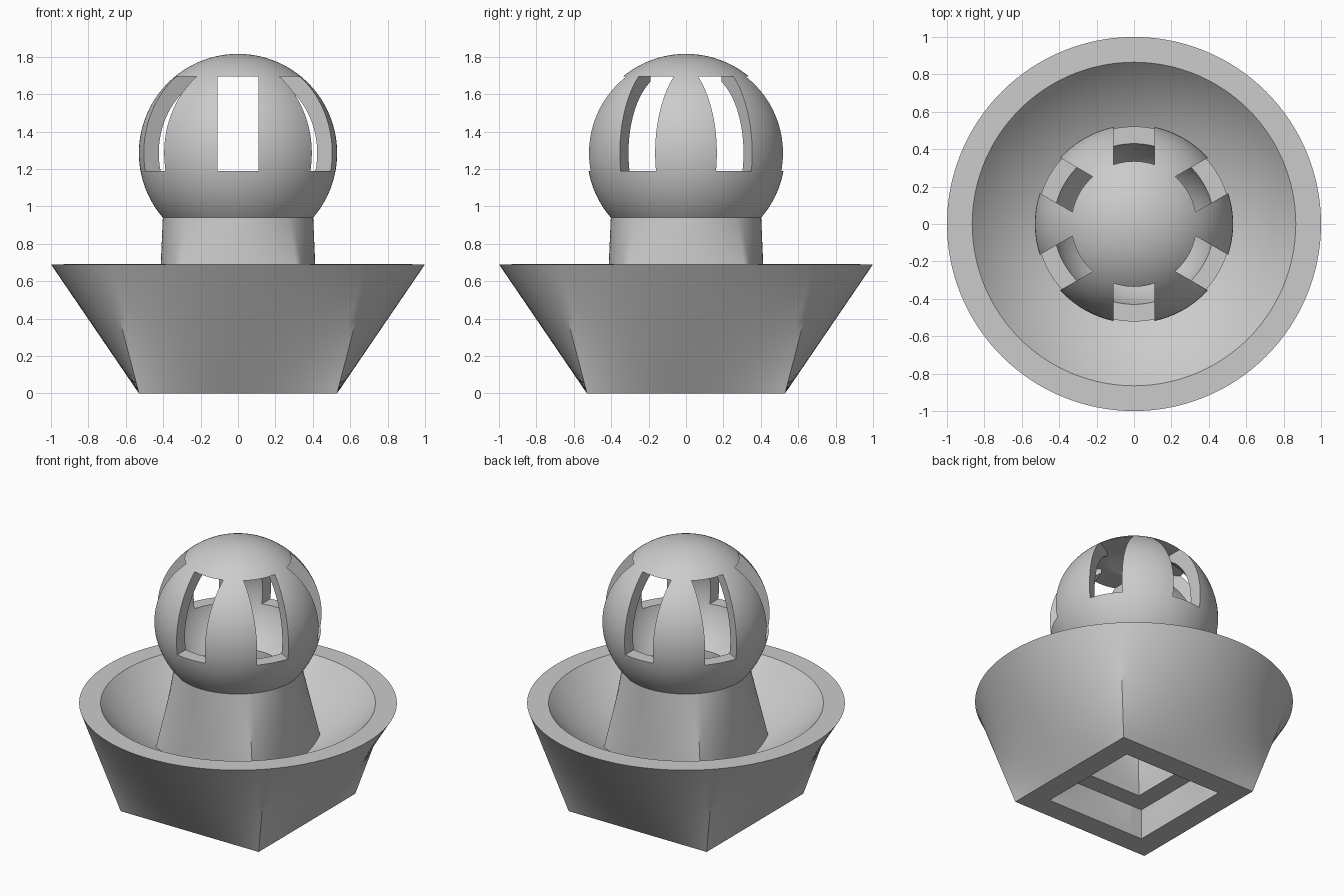
import bpy, bmesh, math

if "Cube" in bpy.data.objects:
    bpy.data.objects.remove(bpy.data.objects["Cube"])

N = 128  # points around every section

grey = bpy.data.materials.new("plain grey")
grey.diffuse_color = (0.6, 0.6, 0.6, 1)
grey.use_nodes = True
grey.node_tree.nodes["Principled BSDF"].inputs["Base Color"].default_value = grey.diffuse_color


def circle(r, z):
    return [(r * math.cos(2 * math.pi * i / N), r * math.sin(2 * math.pi * i / N), z)
            for i in range(N)]


def square(s, z):
    """Square section of half width s, point for point with circle()."""
    pts, q = [], N // 4
    for i in range(N):
        side, k = divmod((i + N // 8) % N, q)
        u = s * (2 * k / q - 1)
        pts.append([(s, u, z), (-u, s, z), (-s, -u, z), (u, -s, z)][side])
    return pts


def between(a, b, t0=0.0, t1=1.0, steps=12):
    """Sections blended evenly from a to b."""
    out = []
    for j in range(steps + 1):
        t = t0 + (t1 - t0) * j / steps
        out.append([tuple(p + (q - p) * t for p, q in zip(m, n)) for m, n in zip(a, b)])
    return out


def arc(radius, centre_z, a0, a1, steps):
    """Circular sections along a sphere, angles measured up from its equator."""
    out = []
    for j in range(steps + 1):
        a = a0 + (a1 - a0) * j / steps
        out.append(circle(max(0.0, radius * math.cos(a)), centre_z + radius * math.sin(a)))
    return out


def smooth(ob):
    bpy.ops.object.select_all(action='DESELECT')
    ob.select_set(True)
    bpy.context.view_layer.objects.active = ob
    bpy.ops.object.shade_smooth_by_angle(angle=math.radians(28))


def skin(name, sections):
    """Closed skin running through the sections and back to the first."""
    bm = bmesh.new()
    rings = [[bm.verts.new(p) for p in s] for s in sections]
    for a, b in zip(rings, rings[1:] + rings[:1]):
        if math.hypot(*a[0].co.xy) < 1e-5 and math.hypot(*b[0].co.xy) < 1e-5:
            continue
        for i in range(N):
            j = (i + 1) % N
            bm.faces.new((a[i], a[j], b[j], b[i]))
    bmesh.ops.remove_doubles(bm, verts=bm.verts, dist=1e-5)
    bmesh.ops.recalc_face_normals(bm, faces=bm.faces)
    me = bpy.data.meshes.new(name)
    bm.to_mesh(me)
    bm.free()
    me.materials.append(grey)
    ob = bpy.data.objects.new(name, me)
    bpy.context.collection.objects.link(ob)
    return ob


# Basin: square foot blending to a round rim, with a dished top and a square recess below
R, C = 1.163, 1.468
dish = arc(R, C, -math.acos(0.865 / R), -math.acos(0.38 / R), 16)
basin = skin("basin",
             [square(0.377, 0.21), square(0.377, 0)]
             + between(square(0.53, 0), circle(1.0, 0.69), steps=16)
             + dish)
smooth(basin)

# Pedestal: hollow post, square below and round above
pedestal = skin("pedestal",
                between(square(0.443, 0), circle(0.402, 0.94), t0=0.21 / 0.94)
                + between(circle(0.273, 0.94), square(0.25, 0.21)))
smooth(pedestal)

# Dome: spherical shell, open at the bottom; two separate skins meet at the lower ring
Z, RO, RI = 1.285, 0.53, 0.44
top = math.pi / 2
dome = skin("dome",
            arc(RO, Z, math.asin((0.94 - Z) / RO), top, 48)
            + arc(RI, Z, top, math.asin((0.94 - Z) / RI), 40))
# The hollow's skin must face the centre, the outer skin away from it
bm = bmesh.new()
bm.from_mesh(dome.data)
for f in bm.faces:
    m = f.calc_center_median()
    out = m.x * f.normal.x + m.y * f.normal.y + (m.z - Z) * f.normal.z
    dist = math.sqrt(m.x ** 2 + m.y ** 2 + (m.z - Z) ** 2)
    on_floor = abs(m.z - 0.94) < 1e-4
    wrong = f.normal.z > 0 if on_floor else (out > 0) != (dist > (RO + RI) / 2)
    if wrong:
        f.normal_flip()
bm.to_mesh(dome.data)
bm.free()

# Six windows, cut by three bars through the centre
for k in range(3):
    bpy.ops.mesh.primitive_cube_add(size=1, location=(0, 0, (1.19 + 1.695) / 2),
                                    rotation=(0, 0, k * math.pi / 3))
    bar = bpy.context.object
    bar.name = "window_cutter"
    bar.hide_render = True
    bar.scale = (0.218, 1.5, 0.505)
    bar.data.materials.append(grey)
    cut = dome.modifiers.new("window", 'BOOLEAN')
    cut.operation = 'DIFFERENCE'
    cut.solver = 'EXACT'
    cut.object = bar
    bpy.context.view_layer.objects.active = dome
    bpy.ops.object.modifier_apply(modifier=cut.name)
    bpy.data.objects.remove(bar)
smooth(dome)
